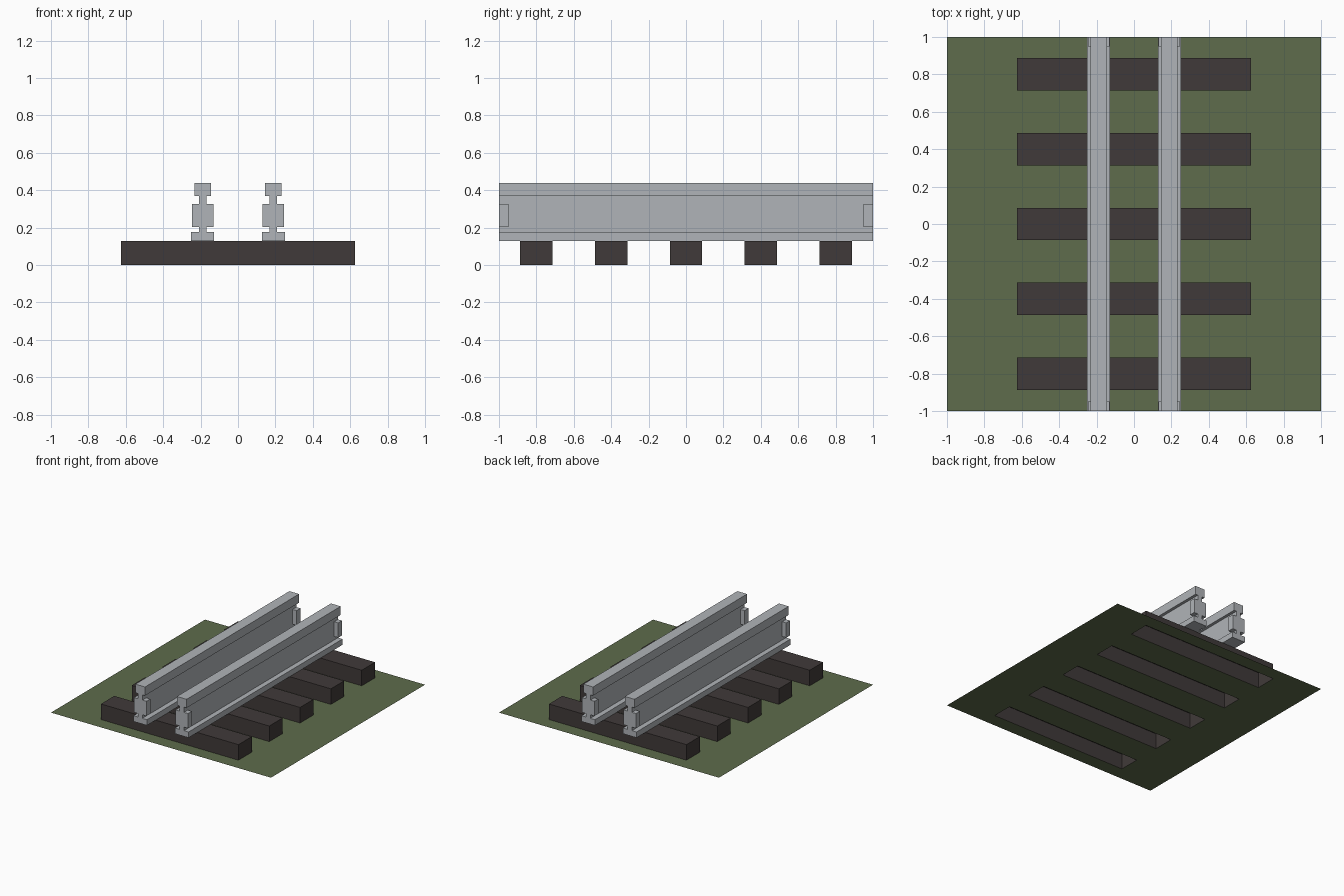
import bpy, bmesh

if "Cube" in bpy.data.objects:
    bpy.data.objects.remove(bpy.data.objects["Cube"])


def material(name, rgb):
    m = bpy.data.materials.new(name)
    m.diffuse_color = (*rgb, 1)
    m.use_nodes = True
    m.node_tree.nodes["Principled BSDF"].inputs["Base Color"].default_value = m.diffuse_color
    return m


GREEN = material("grass green", (0.112, 0.150, 0.072))
BROWN = material("dark wood", (0.051, 0.042, 0.041))
STEEL = material("steel grey", (0.434, 0.456, 0.479))

SLEEPER_Y = [-0.8, -0.4, 0.0, 0.4, 0.8]
HALF_LEN, HALF_WID, TOP = 0.625, 0.0865, 0.128


def finish(bm, name, mat):
    mesh = bpy.data.meshes.new(name)
    bm.to_mesh(mesh)
    bm.free()
    mesh.materials.append(mat)
    obj = bpy.data.objects.new(name, mesh)
    bpy.context.collection.objects.link(obj)
    return obj


def box(bm, x0, x1, y0, y1, z0, z1, open_bottom=False):
    v = [bm.verts.new((x, y, z)) for z in (z0, z1)
         for x, y in ((x0, y0), (x1, y0), (x1, y1), (x0, y1))]
    for i in range(4):
        j = (i + 1) % 4
        bm.faces.new((v[i], v[j], v[j + 4], v[i + 4]))
    bm.faces.new(v[4:])
    if not open_bottom:
        bm.faces.new(v[3::-1])


# Ground sheet, with an opening under each hollow sleeper
bm = bmesh.new()
xs = [-1, -HALF_LEN, HALF_LEN, 1]
ys = [-1] + [y + s * HALF_WID for y in SLEEPER_Y for s in (-1, 1)] + [1]
grid = [[bm.verts.new((x, y, 0)) for x in xs] for y in ys]
for r in range(len(ys) - 1):
    for c in range(3):
        if not (c == 1 and r % 2 == 1):
            bm.faces.new((grid[r][c], grid[r][c + 1],
                          grid[r + 1][c + 1], grid[r + 1][c]))
finish(bm, "ground", GREEN)

# Sleepers, open underneath
for i, y in enumerate(SLEEPER_Y):
    bm = bmesh.new()
    box(bm, -HALF_LEN, HALF_LEN, y - HALF_WID, y + HALF_WID, 0, TOP, True)
    finish(bm, f"sleeper_{i + 1}", BROWN)

# Rail cross-section: half width and height from foot to head
PROFILE = [(0.0615, TOP), (0.0615, 0.175), (0.02, 0.175),
           (0.02, 0.368), (0.044, 0.368), (0.044, 0.439)]

for side, cx in (("left", -0.189), ("right", 0.189)):
    # Rail extruded along the track
    bm = bmesh.new()
    outline = PROFILE + [(-x, z) for x, z in reversed(PROFILE)]
    front = [bm.verts.new((cx + x, -1, z)) for x, z in outline]
    back = [bm.verts.new((cx + x, 1, z)) for x, z in outline]
    n = len(outline)
    bm.faces.new(front)
    bm.faces.new(back[::-1])
    for i in range(n):
        j = (i + 1) % n
        bm.faces.new((front[j], front[i], back[i], back[j]))
    bmesh.ops.recalc_face_normals(bm, faces=bm.faces)
    finish(bm, f"{side}_rail", STEEL)

    # Joint plates on both faces of the web at both ends
    bm = bmesh.new()
    for x0, x1 in ((-0.057, -0.02), (0.02, 0.057)):
        for y0, y1 in ((-1, -0.95), (0.95, 1)):
            box(bm, cx + x0, cx + x1, y0, y1, 0.204, 0.325)
    finish(bm, f"{side}_joint_plates", STEEL)
